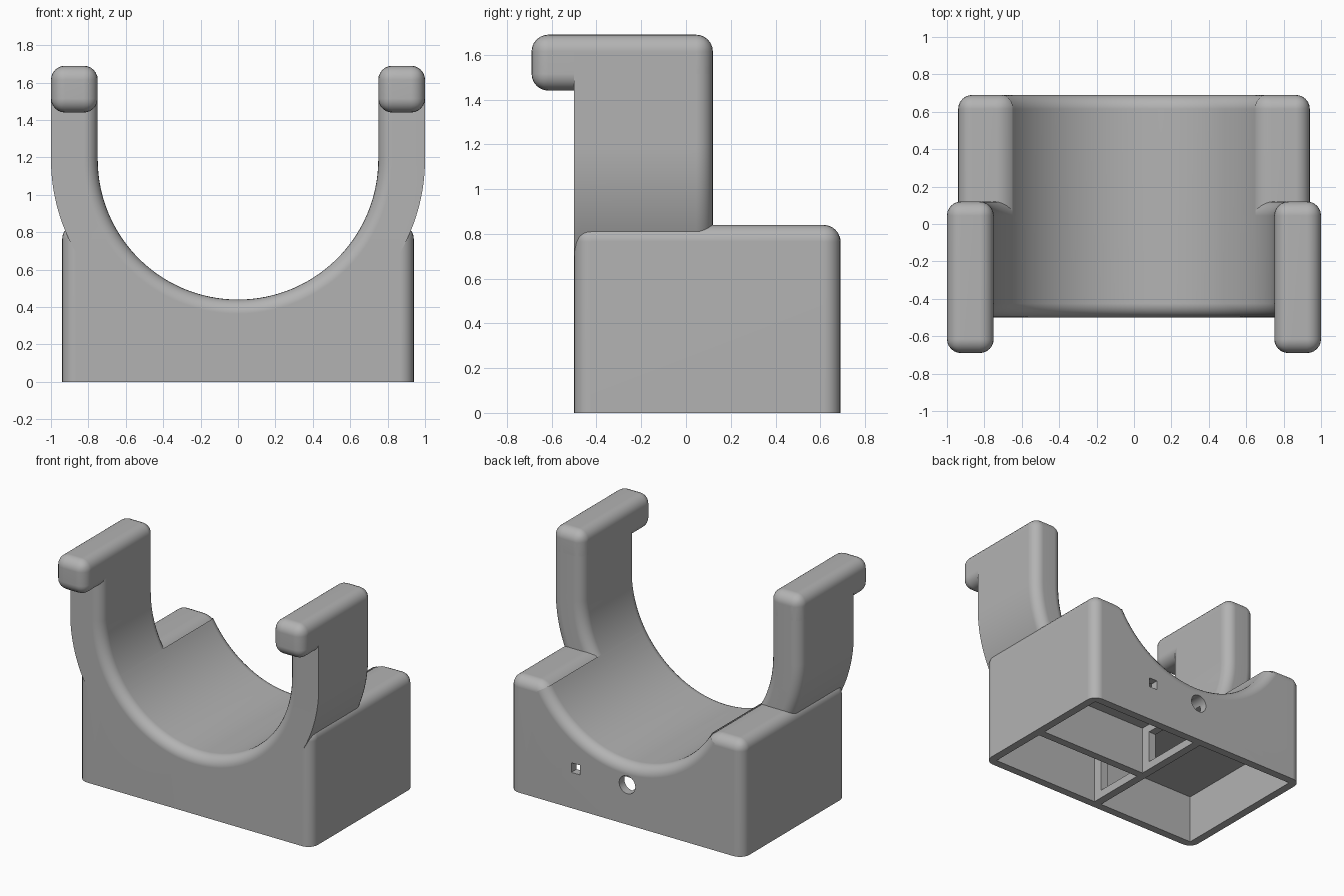
import bpy, bmesh, math
from mathutils import Matrix, Vector

cube = bpy.data.objects.get("Cube")
if cube:
    bpy.data.objects.remove(cube, do_unlink=True)

INNER, OUTER, AXIS_Z, TOP = 0.75, 1.0, 1.19, 1.69
FRONT, BACK, ARM_BACK = -0.5, 0.69, 0.12
BASE_X, BASE_TOP, ROUND = 0.94, 0.84, 0.075

grey = bpy.data.materials.new("plain_grey")
grey.use_nodes = True
grey.diffuse_color = (0.45, 0.45, 0.45, 1)
grey.node_tree.nodes["Principled BSDF"].inputs["Base Color"].default_value = (0.45, 0.45, 0.45, 1)


def make_object(name, bm):
    bmesh.ops.recalc_face_normals(bm, faces=bm.faces[:])
    mesh = bpy.data.meshes.new(name)
    bm.to_mesh(mesh)
    bm.free()
    obj = bpy.data.objects.new(name, mesh)
    bpy.context.collection.objects.link(obj)
    mesh.materials.append(grey)
    return obj


def activate(obj):
    bpy.ops.object.select_all(action='DESELECT')
    obj.select_set(True)
    bpy.context.view_layer.objects.active = obj


def finish(obj):
    activate(obj)
    bpy.ops.object.shade_smooth_by_angle(angle=math.radians(32))
    normals = obj.modifiers.new("even_shading", 'WEIGHTED_NORMAL')
    normals.keep_sharp = True


def add_box(bm, low, high):
    low, high = Vector(low), Vector(high)
    matrix = Matrix.Translation((low + high) / 2) @ Matrix.Diagonal((*(high - low), 1))
    bmesh.ops.create_cube(bm, size=1, matrix=matrix)


def cut(target, bm):
    cutter = make_object("cutter", bm)
    cutter.hide_render = True
    mod = target.modifiers.new("cut", 'BOOLEAN')
    mod.operation, mod.solver, mod.object = 'DIFFERENCE', 'EXACT', cutter
    activate(target)
    bpy.ops.object.modifier_apply(modifier=mod.name)
    bpy.data.objects.remove(cutter, do_unlink=True)


# Base block with a round saddle, rounded everywhere but underneath
start = math.asin((AXIS_Z - BASE_TOP) / INNER)
steps = 56
profile = [(-BASE_X, 0), (BASE_X, 0), (BASE_X, BASE_TOP)]
for i in range(steps + 1):
    a = start + (math.pi - 2 * start) * i / steps
    profile.append((INNER * math.cos(a), AXIS_Z - INNER * math.sin(a)))
profile.append((-BASE_X, BASE_TOP))
bm = bmesh.new()
face = bm.faces.new([bm.verts.new((x, FRONT, z)) for x, z in profile])
moved = bmesh.ops.extrude_face_region(bm, geom=[face])["geom"]
bmesh.ops.translate(bm, vec=(0, BACK - FRONT, 0),
                    verts=[v for v in moved if isinstance(v, bmesh.types.BMVert)])
bmesh.ops.recalc_face_normals(bm, faces=bm.faces[:])
sharp = [e for e in bm.edges if e.calc_face_angle() > 0.5
         and max(v.co.z for v in e.verts) > 0.01]
bmesh.ops.bevel(bm, geom=sharp, offset=ROUND, segments=6, profile=0.5,
                affect='EDGES', clamp_overlap=False)
base = make_object("base", bm)

# Three chambers open from below, leaving walls and two dividers
WALL, CEILING, DIV_X, DIV_Y, HALF = 0.06, 0.36, -0.04, 0.05, 0.03
x0, x1, y0, y1 = -BASE_X + WALL, BASE_X - WALL, FRONT + WALL, BACK - WALL
bm = bmesh.new()
add_box(bm, (x0, y0, -0.1), (DIV_X - HALF, y1, CEILING))
add_box(bm, (DIV_X + HALF, y0, -0.1), (x1, DIV_Y - HALF, CEILING))
add_box(bm, (DIV_X + HALF, DIV_Y + HALF, -0.1), (x1, y1, CEILING))
cut(base, bm)

# Windows in the centre divider
bm = bmesh.new()
for low, high in ((y0, DIV_Y - HALF), (DIV_Y + HALF, y1)):
    add_box(bm, (DIV_X - 0.06, low + 0.07, 0.06), (DIV_X + 0.06, high - 0.07, 0.3))
cut(base, bm)

# Round and square openings through the back wall
bm = bmesh.new()
bmesh.ops.create_cone(bm, cap_ends=True, segments=32, radius1=0.065, radius2=0.065, depth=0.3,
                      matrix=Matrix.Translation((-0.01, BACK, 0.29)) @ Matrix.Rotation(math.pi / 2, 4, 'X'))
add_box(bm, (0.37, BACK - 0.15, 0.26), (0.44, BACK + 0.15, 0.33))
cut(base, bm)
finish(base)


def corner(cx, cy, first):
    # Quarter circle in the radius / depth plane
    return [(cx + ROUND * math.cos(math.radians(first + 15 * k)),
             cy + ROUND * math.sin(math.radians(first + 15 * k))) for k in range(7)]


# Curved arms: one cross-section swept up along the ring, then straight
section = [(OUTER, FRONT)]
section += corner(OUTER - ROUND, ARM_BACK - ROUND, 0)
section += corner(INNER + ROUND, ARM_BACK - ROUND, 90)
section += corner(INNER + ROUND, FRONT + ROUND, 180)
for side, word in ((1, "left"), (-1, "right")):
    bm = bmesh.new()
    rings = []
    for i in range(22):
        a = math.radians(40) * (1 - min(i, 20) / 20)
        lift = 0.42 if i == 21 else 0
        rings.append([bm.verts.new((side * r * math.cos(a), y, AXIS_Z - r * math.sin(a) + lift))
                      for r, y in section])
    n = len(section)
    for lower, upper in zip(rings, rings[1:]):
        for k in range(n):
            bm.faces.new((lower[k], lower[(k + 1) % n], upper[(k + 1) % n], upper[k]))
    bm.faces.new(rings[0])
    bm.faces.new(rings[-1])
    finish(make_object(word + "_arm", bm))

    # Rounded top bar that overhangs the front as a hook
    bm = bmesh.new()
    xs = sorted((side * INNER, side * OUTER))
    add_box(bm, (xs[0], -BACK, TOP - 0.25), (xs[1], ARM_BACK, TOP))
    bmesh.ops.bevel(bm, geom=bm.edges[:], offset=ROUND, segments=6, profile=0.5, affect='EDGES')
    finish(make_object(word + "_hook_bar", bm))
